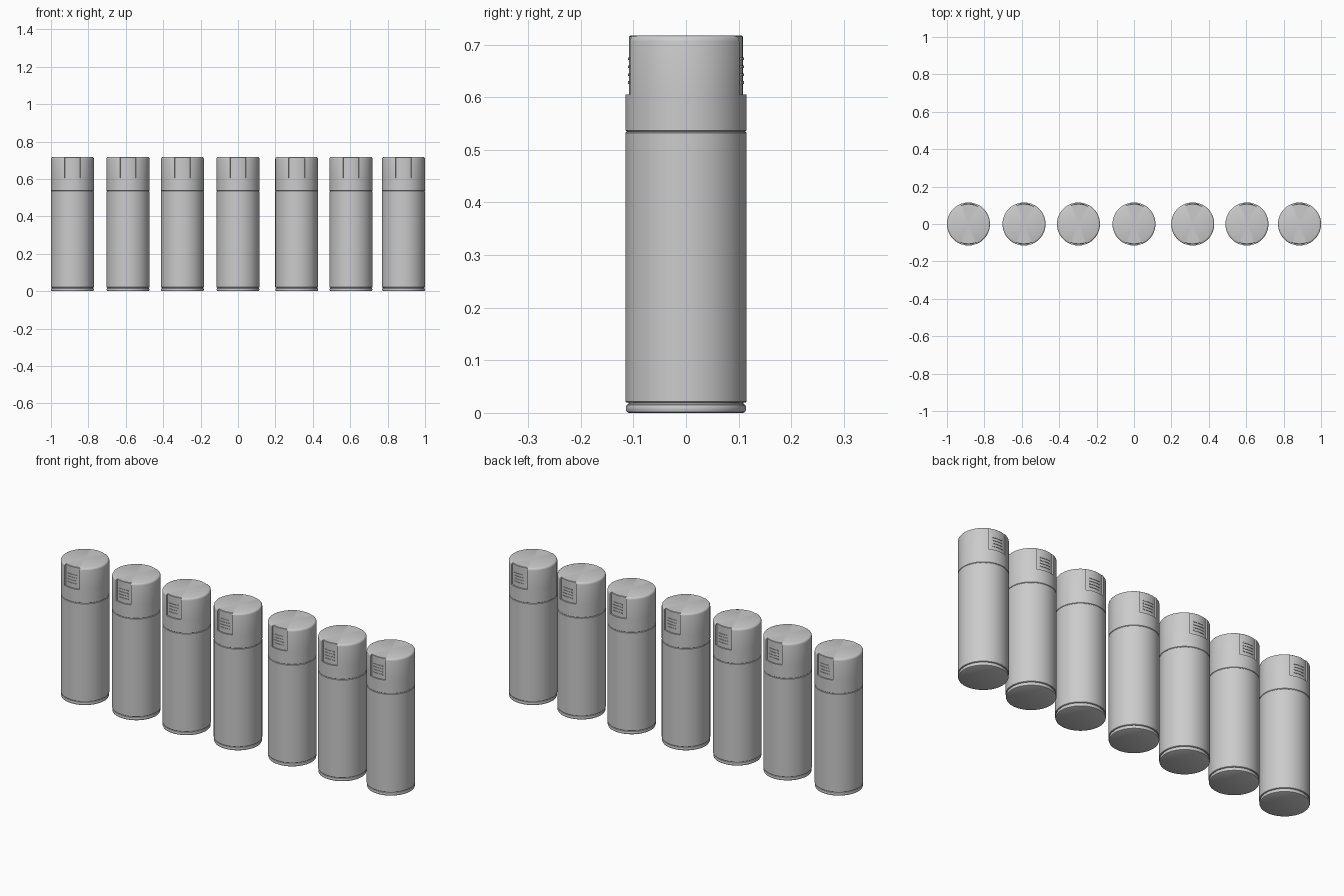
import bpy, bmesh, math

if "Cube" in bpy.data.objects:
    bpy.data.objects.remove(bpy.data.objects["Cube"])

CENTRES = [-0.885, -0.588, -0.297, 0.0, 0.314, 0.604, 0.885]
R = 0.115
FRONT, BACK = -math.pi / 2, math.pi / 2
# recessed label panels: (centre angle, half angle)
PANELS = [(FRONT, 0.385), (BACK - 0.06, 0.43)]
PANEL_R = 0.108


def skin(bm, columns, closed=True):
    """Join columns of (r, z) profile points placed at given angles."""
    grid = [[bm.verts.new((r * math.cos(a), r * math.sin(a), z)) for r, z in prof]
            for a, prof in columns]
    n = len(grid)
    for i in range(n if closed else n - 1):
        p, q = grid[i], grid[(i + 1) % n]
        for j in range(len(p) - 1):
            bm.faces.new((p[j], q[j], q[j + 1], p[j + 1]))


def finish(bm, name):
    bmesh.ops.remove_doubles(bm, verts=bm.verts, dist=1e-5)
    bmesh.ops.dissolve_degenerate(bm, edges=bm.edges, dist=1e-5)
    bmesh.ops.recalc_face_normals(bm, faces=bm.faces)
    me = bpy.data.meshes.new(name)
    bm.to_mesh(me)
    bm.free()
    ob = bpy.data.objects.new(name, me)
    bpy.context.collection.objects.link(ob)
    bpy.ops.object.select_all(action='DESELECT')
    ob.select_set(True)
    bpy.context.view_layer.objects.active = ob
    bpy.ops.object.shade_smooth_by_angle(angle=math.radians(35))
    return ob


def make_lathe(name, prof, steps=72):
    bm = bmesh.new()
    skin(bm, [(2 * math.pi * i / steps, prof) for i in range(steps)])
    return finish(bm, name)


def make_cap():
    plain = [(0, .535), (.113, .535), (R, .537), (R, .605), (R, .605), (R, .706),
             (.1138, .711), (.1110, .715), (.1060, .717), (0, .717)]
    cut = [(PANEL_R if i > 3 and r > PANEL_R else r, z)
           for i, (r, z) in enumerate(plain)]
    (fc, fh), (bc, bh) = PANELS
    # alternating panel and plain sectors, doubled at the step between them
    sectors = [(fc - fh, fc + fh, cut, 16), (fc + fh, bc - bh, plain, 28),
               (bc - bh, bc + bh, cut, 16), (bc + bh, fc - fh + 2 * math.pi, plain, 28)]
    cols = [(a + (b - a) * i / n, prof)
            for a, b, prof, n in sectors for i in range(n + 1)]
    bm = bmesh.new()
    skin(bm, cols)
    return finish(bm, "cap")


def make_ridges():
    """Raised curved bars inside both panels."""
    bm = bmesh.new()
    for centre, _ in PANELS:
        for z in (.628, .643, .658, .673):
            h, r0, r1 = .0025, PANEL_R - .002, .1105
            ring = [(r0, z - h), (r1, z - h), (r1, z + h), (r0, z + h), (r0, z - h)]
            flat = [(r0, z - h), (r0, z - h), (r0, z + h), (r0, z + h), (r0, z - h)]
            cols = [(centre + .25 * (i / 4 - 1), ring) for i in range(9)]
            skin(bm, [(cols[0][0], flat)] + cols + [(cols[-1][0], flat)], False)
    return finish(bm, "panel_ridges")


# base ring, groove and long body, then the cap on top
parts = [
    make_lathe("base_ring", [(0, 0), (.109, 0), (.1125, .002), (.114, .006), (.114, .011),
                             (.1125, .015), (.109, .017), (.109, .022), (0, .022)]),
    make_lathe("body", [(0, .0195), (.113, .0195), (R, .0215), (R, .532),
                        (.113, .534), (.113, .536), (0, .536)]),
    make_cap(),
    make_ridges(),
]

# repeat the bottle along the row
for i, x in enumerate(CENTRES):
    for part in parts:
        ob = part if i == 0 else part.copy()
        if i:
            bpy.context.collection.objects.link(ob)
        ob.location.x = x
        ob.name = f"{part.name.split('_bottle')[0]}_bottle_{i + 1}"
